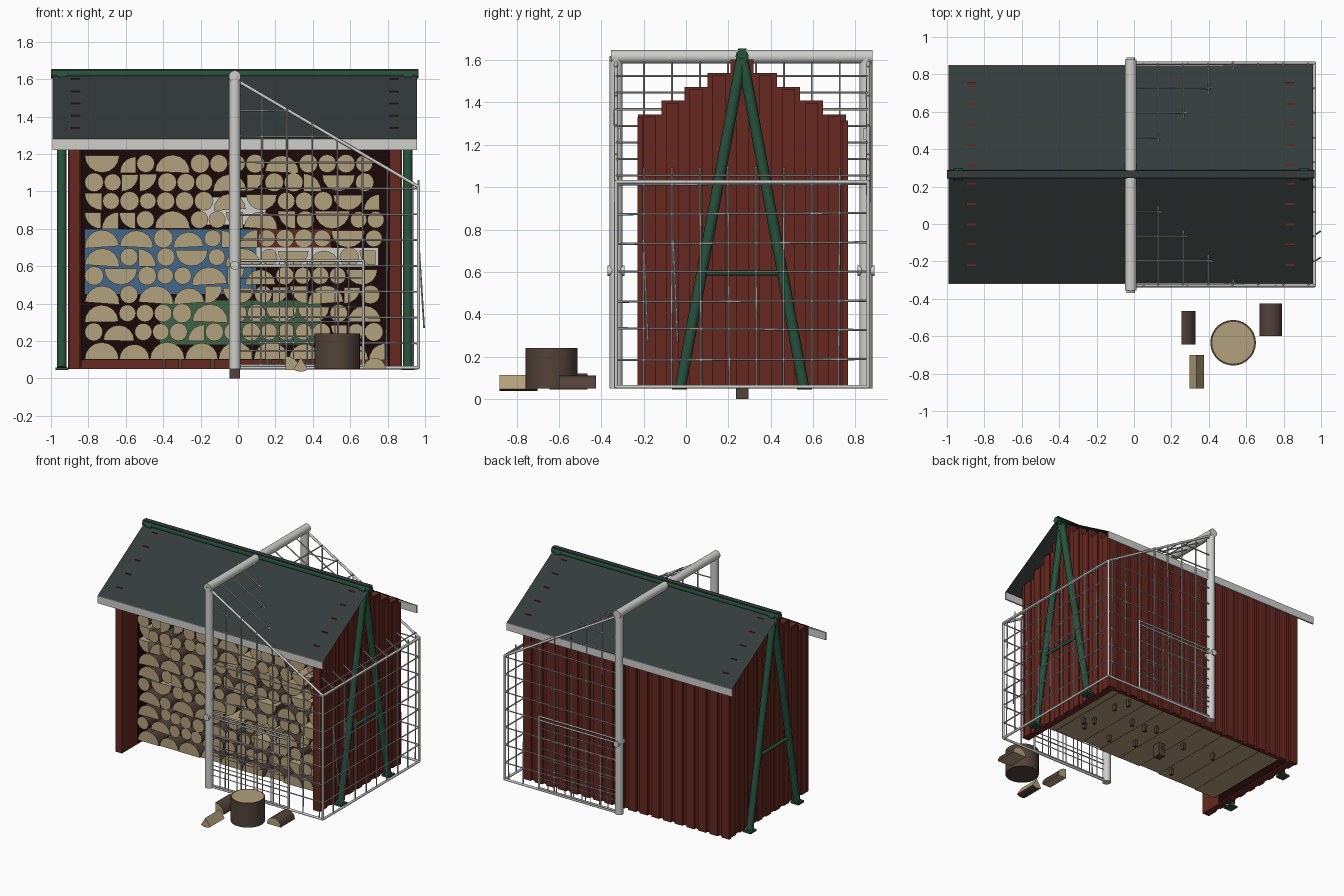
import bpy, bmesh, math, random
from mathutils import Vector, Matrix

random.seed(4)
cube = bpy.data.objects.get("Cube")
if cube:
    bpy.data.objects.remove(cube)


def material(name, rgb):
    m = bpy.data.materials.new(name)
    m.use_nodes = True
    m.diffuse_color = (*rgb, 1)
    m.node_tree.nodes["Principled BSDF"].inputs["Base Color"].default_value = (*rgb, 1)
    return m


RED = material("barn red", (0.135, 0.021, 0.014))
ROOF = material("slate roof", (0.034, 0.046, 0.044))
WHITE = material("off white", (0.62, 0.62, 0.6))
GREEN = material("frame green", (0.02, 0.083, 0.045))
TAN = material("cut wood", (0.45, 0.355, 0.205))
BARK = material("bark", (0.085, 0.055, 0.041))
CORD = material("net grey", (0.52, 0.52, 0.5))
BLUE = material("panel blue", (0.055, 0.135, 0.25))
LEAF = material("panel green", (0.045, 0.125, 0.06))
DARK = material("dark interior", (0.011, 0.002, 0.002))

CX, CY = -0.017, 0.265          # middle of the shed
FRONT, BACK = -0.33, 0.86       # planes of the two net sides
NET_X = 0.965
HALF_PI = math.pi / 2


def finish(name, bm, mats, smooth=False):
    bmesh.ops.recalc_face_normals(bm, faces=bm.faces)
    mesh = bpy.data.meshes.new(name)
    bm.to_mesh(mesh)
    bm.free()
    for m in mats:
        mesh.materials.append(m)
    ob = bpy.data.objects.new(name, mesh)
    bpy.context.collection.objects.link(ob)
    if smooth:
        bpy.ops.object.select_all(action="DESELECT")
        ob.select_set(True)
        bpy.context.view_layer.objects.active = ob
        bpy.ops.object.shade_smooth_by_angle(angle=math.radians(50))


def box(bm, x0, x1, y0, y1, z0, z1):
    scale = Matrix.Diagonal((x1 - x0, y1 - y0, z1 - z0, 1))
    place = Matrix.Translation(((x0 + x1) / 2, (y0 + y1) / 2, (z0 + z1) / 2))
    bmesh.ops.create_cube(bm, size=1, matrix=place @ scale)


def tube(bm, a, b, r, sides=6):
    a, b = Vector(a), Vector(b)
    d = b - a
    place = Matrix.Translation((a + b) / 2) @ d.to_track_quat("Z", "Y").to_matrix().to_4x4()
    bmesh.ops.create_cone(bm, cap_ends=True, segments=sides, radius1=r, radius2=r,
                          depth=d.length, matrix=place)


def log(bm, x, z, r, span, rot, y0, y1):
    """Whole, half or quarter log along y; cut faces use slot 0, bark slot 1."""
    n = max(5, round(16 * span / math.tau))
    whole = span > 6
    pts = [(x + r * math.cos(rot + span * i / n), z + r * math.sin(rot + span * i / n))
           for i in range(n if whole else n + 1)]
    if span < 3:
        pts.append((x, z))
    a, b = ([bm.verts.new((px, y, pz)) for px, pz in pts] for y in (y0, y1))
    bm.faces.new(a)
    bm.faces.new(b[::-1])
    for i in range(len(pts)):
        j = (i + 1) % len(pts)
        f = bm.faces.new((a[i], b[i], b[j], a[j]))
        f.material_index = 1 if whole or i < n else 0


def roof_z(y):
    return 1.63 - 0.6 * abs(y - CY)


# End walls: boards stepping up to the ridge, battens over them, a front corner board
for side, name in ((-1, "right_end_wall"), (1, "left_end_wall")):
    bm = bmesh.new()
    outer = CX + side * 0.885
    x0, x1 = sorted((outer - side * 0.058, outer - side * 0.01))
    b0, b1 = sorted((outer - side * 0.01, outer))
    for i in range(9):
        y = CY + (i - 4) * 0.109
        top = 1.603 - 0.065 * abs(i - 4)
        box(bm, x0, x1, y - 0.0545, y + 0.0545, 0.05, top)
        box(bm, b0, b1, y - 0.03, y + 0.03, 0.05, top - 0.01)
    box(bm, min(x0, b0), max(x1, b1), -0.228, -0.205, 0.05, 1.33)
    finish(name, bm, [RED])

# Back wall: boards of alternating depth
bm = bmesh.new()
box(bm, CX - 0.87, CX + 0.87, 0.725, 0.745, 0.05, 1.32)
for i in range(18):
    x = CX + (i - 8.5) * 0.101
    box(bm, x - 0.034, x + 0.034, 0.74, 0.765, 0.05, 1.315)
finish("back_wall", bm, [RED])

# Dark lining behind and beside the firewood, with painted panels at the back
bm = bmesh.new()
box(bm, CX - 0.825, CX + 0.825, 0.715, 0.722, 0.1, 1.32)
for s in (-1, 1):
    x = CX + s * 0.823
    box(bm, x - 0.003, x + 0.003, -0.04, 0.72, 0.06, 1.33)
finish("lining", bm, [DARK])
for name, mat, x0, x1, z0, z1 in (("blue_panel", BLUE, -0.82, 0.1, 0.45, 0.8),
                                  ("green_panel", LEAF, -0.42, 0.45, 0.18, 0.42),
                                  ("white_panel", WHITE, -0.2, 0.15, 0.82, 0.97),
                                  ("low_white_panel", WHITE, 0.1, 0.75, 0.6, 0.7),
                                  ("red_panel", RED, 0.1, 0.5, 0.7, 0.8)):
    bm = bmesh.new()
    box(bm, x0, x1, 0.706, 0.713, z0, z1)
    finish(name, bm, [mat])

# Firewood stacked in rows of whole, half and quarter logs; flat cuts lie at the bottom
bm = bmesh.new()
for row in range(11):
    base, x = 0.1 + row * 0.1, -0.82
    while x < 0.72:
        y0 = -0.06 + random.uniform(-0.015, 0.015)
        y1 = 0.69
        kind = random.choice("wwwhhq" if row else "hhhq")
        if kind == "w":
            r = random.uniform(0.044, 0.052)
            log(bm, x + r, base + 0.049, r, math.tau, 0, y0, y1)
            x += 2 * r + 0.002
        elif kind == "h" and x < 0.61:
            r = random.uniform(0.08, 0.096)
            if row == 0 or random.random() < 0.6:
                tilt = random.uniform(-0.08, 0.08) if row else 0
                log(bm, x + r, base + 0.002, r, math.pi, tilt, y0, y1)
            else:
                log(bm, x + r, base + r, r, math.pi, math.pi, y0, y1)
            x += 2 * r + 0.002
        else:
            r = random.uniform(0.085, 0.096)
            turn = random.randrange(4 if row else 2)
            log(bm, x + (r if turn in (1, 2) else 0), base + (r if turn > 1 else 0),
                r, HALF_PI, turn * HALF_PI, y0, y1)
            x += r + 0.004
finish("firewood_stack", bm, [TAN, BARK], True)

# Stubs under the stack and the centre footing
bm = bmesh.new()
for i in range(14):
    x, y = random.uniform(-0.7, 0.7), random.uniform(0, 0.65)
    box(bm, x - 0.01, x + 0.01, y - 0.013, y + 0.013, 0.05, 0.11)
box(bm, CX - 0.028, CX + 0.028, CY - 0.03, CY + 0.03, 0, 0.11)
finish("ground_stubs", bm, [BARK])

# Roof sheets, ridge cap and eave boards
bm = bmesh.new()
ridge = [bm.verts.new((CX + s * 0.975, CY, 1.63)) for s in (-1, 1)]
for side in (-1, 1):
    y = CY + side * 0.582
    eave = [bm.verts.new((CX + s * 0.975, y, roof_z(y))) for s in (1, -1)]
    bm.faces.new(ridge + eave)
finish("roof", bm, [ROOF])
bm = bmesh.new()
box(bm, CX - 0.98, CX + 0.98, CY - 0.02, CY + 0.02, 1.648, 1.655)
finish("ridge_cap", bm, [ROOF])
for side, name in ((-1, "front_eave_board"), (1, "back_eave_board")):
    bm = bmesh.new()
    y = CY + side * 0.58
    box(bm, CX - 0.975, CX + 0.975, y - 0.006, y + 0.006, 1.222, 1.28)
    finish(name, bm, [WHITE])

# Green ridge pole with an A-frame at each end
bm = bmesh.new()
tube(bm, (CX - 0.983, CY, 1.628), (CX + 0.983, CY, 1.628), 0.024, 10)
finish("ridge_pole", bm, [GREEN], True)
for side, name in ((-1, "right_a_frame"), (1, "left_a_frame")):
    bm = bmesh.new()
    x = CX + side * 0.925
    for s in (-1, 1):
        tube(bm, (x, CY, 1.62), (x, CY + s * 0.29, 0.06), 0.026, 8)
        y = CY + s * 0.295
        box(bm, x - 0.035, x + 0.035, y - 0.035, y + 0.035, 0.045, 0.06)
    tube(bm, (x, CY - 0.19, 0.595), (x, CY + 0.19, 0.595), 0.013, 8)
    tube(bm, (x - 0.024, CY, 1.618), (x + 0.024, CY, 1.618), 0.031, 12)
    finish(name, bm, [GREEN], True)

# White goal: two posts, crossbar, clamps
bm = bmesh.new()
tube(bm, (CX, FRONT - 0.025, 1.615), (CX, BACK + 0.02, 1.615), 0.032, 14)
for y in (FRONT, BACK - 0.01):
    tube(bm, (CX, y, 0.05), (CX, y, 1.62), 0.031, 14)
    tube(bm, (CX, y - 0.04, 0.605), (CX, y + 0.04, 0.605), 0.024, 10)
finish("goal_posts", bm, [WHITE], True)

# Goal side frames and rear frame
bm = bmesh.new()
for y in (FRONT, BACK):
    tube(bm, (CX, y, 1.6), (NET_X, y, 1.025), 0.009, 8)
    tube(bm, (NET_X, y, 1.03), (NET_X, y, 0.055), 0.009, 8)
    tube(bm, (CX, y, 0.058), (NET_X, y, 0.058), 0.009, 8)
for z in (0.058, 1.025):
    tube(bm, (NET_X, FRONT, z), (NET_X, BACK, z), 0.009, 8)
finish("goal_frame", bm, [WHITE], True)

# Small folded frames on both sides with a finer net
bm = bmesh.new()
for y in (FRONT, BACK):
    for z in (0.07, 0.6, 0.63):
        tube(bm, (CX, y, z), (0.67, y, z), 0.007, 8)
    tube(bm, (0.67, y, 0.06), (0.67, y, 0.63), 0.008, 8)
    for i in range(1, 9):
        tube(bm, (i * 0.074, y, 0.07), (i * 0.074, y, 0.62), 0.0035)
    for i in range(1, 7):
        z = 0.07 + i * 0.078
        tube(bm, (CX, y, z), (0.67, y, z), 0.0035)
finish("folded_frames", bm, [CORD], True)


def net_top(x):
    return 1.6 - 0.585 * x


# Netting on both sides, the rear and the slope, with two loose ends
bm = bmesh.new()
wobble = lambda: random.uniform(-0.008, 0.008)
for y in (FRONT, BACK):
    for i in range(1, 8):
        x = i * 0.134 - 0.005
        tube(bm, (x + wobble(), y, 0.055), (x, y + wobble(), net_top(x)), 0.005)
    for i in range(1, 12):
        z = 0.05 + i * 0.138
        tube(bm, (CX, y, z + wobble()), (min(NET_X, (1.6 - z) / 0.585), y, z), 0.005)
for i in range(1, 9):
    y = FRONT + i * 0.132
    tube(bm, (NET_X, y + wobble(), 0.055), (NET_X, y, 1.06), 0.005)
    tube(bm, (CX, y, 1.6), (NET_X, y, 1.03), 0.005)
for i in range(1, 8):
    z = 0.05 + i * 0.138
    tube(bm, (NET_X, FRONT, z + wobble()), (NET_X, BACK, z), 0.005)
    x = i * 0.134 - 0.005
    tube(bm, (x, FRONT, net_top(x)), (x, BACK, net_top(x)), 0.005)
for y in (-0.2, -0.06):
    tube(bm, (NET_X, y, 0.75), (0.995, y + 0.02, 0.27), 0.005)
finish("goal_net", bm, [CORD], True)

# Chopping block with a bark rim round the cut top
bm = bmesh.new()
tube(bm, (0.53, -0.635, 0.05), (0.53, -0.635, 0.24), 0.122, 28)
top = max(bm.faces, key=lambda f: f.calc_center_median().z)
bmesh.ops.inset_region(bm, faces=[top], thickness=0.01)
for f in bm.faces:
    f.material_index = 1
top.material_index = 0
finish("chopping_block", bm, [TAN, BARK], True)

# Loose split logs
for name, x, z, r, span, rot, y0, y1 in (
        ("half_log", 0.73, 0.05, 0.06, math.pi, 0, -0.6, -0.425),
        ("quarter_log", 0.255, 0.045, 0.075, HALF_PI, 0, -0.645, -0.465),
        ("tilted_log", 0.335, 0.112, 0.075, 1.1, -2.12, -0.88, -0.7)):
    bm = bmesh.new()
    log(bm, x, z, r, span, rot, y0, y1)
    finish(name, bm, [TAN, BARK], True)
